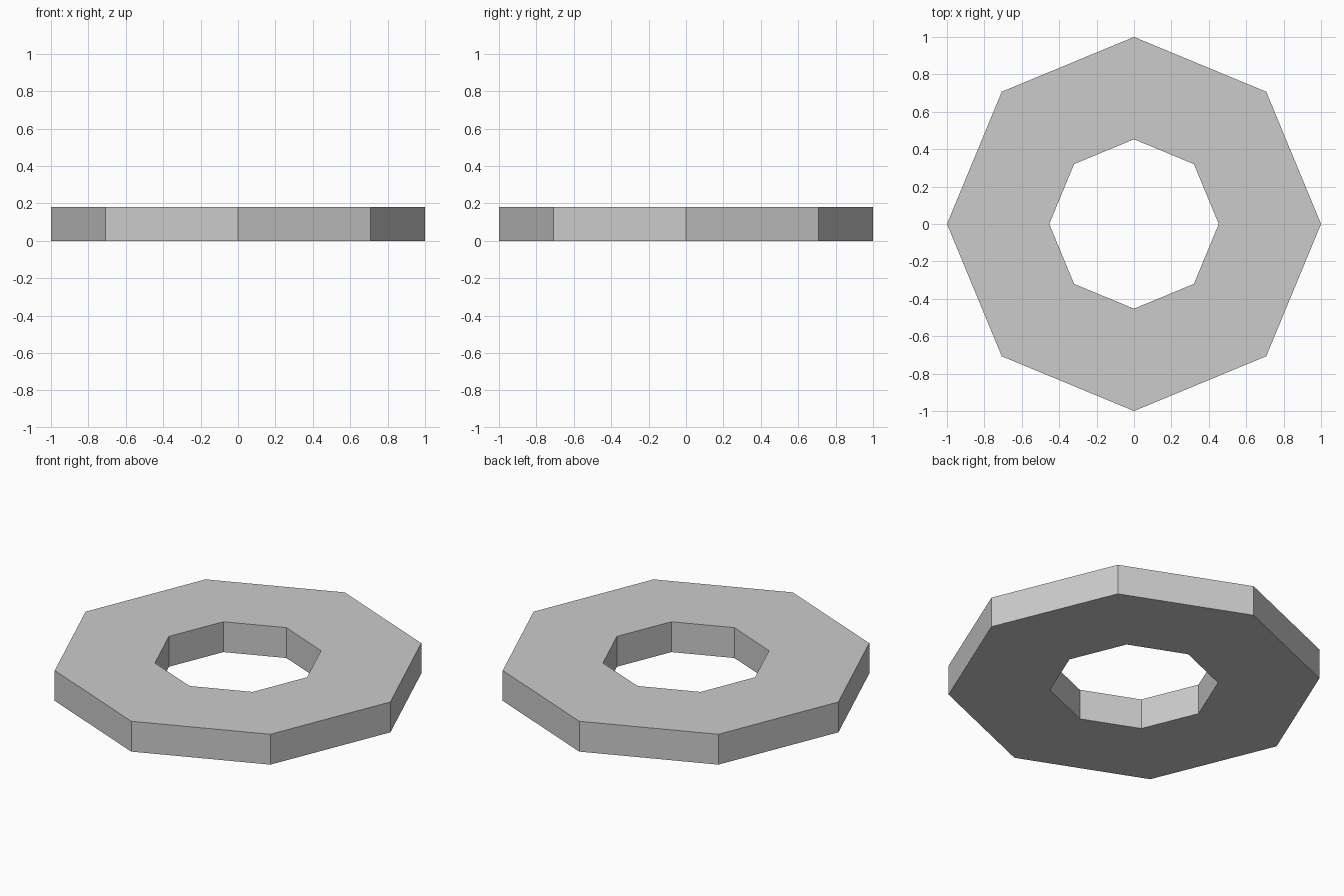
import bpy, bmesh, math

if "Cube" in bpy.data.objects:
    bpy.data.objects.remove(bpy.data.objects["Cube"])

SIDES, OUTER, INNER, HEIGHT = 8, 1.0, 0.453, 0.18


def ring(bm, radius, z):
    return [bm.verts.new((radius * math.cos(math.tau * i / SIDES),
                          radius * math.sin(math.tau * i / SIDES), z))
            for i in range(SIDES)]


# Octagonal washer: a rectangular section carried around eight corners
bm = bmesh.new()
loops = [ring(bm, OUTER, 0), ring(bm, OUTER, HEIGHT),
         ring(bm, INNER, HEIGHT), ring(bm, INNER, 0)]
for k in range(4):
    a, b = loops[k], loops[(k + 1) % 4]
    for i in range(SIDES):
        j = (i + 1) % SIDES
        bm.faces.new((a[i], a[j], b[j], b[i]))
bmesh.ops.recalc_face_normals(bm, faces=bm.faces)

mesh = bpy.data.meshes.new("octagonal_ring")
bm.to_mesh(mesh)
bm.free()
bpy.context.collection.objects.link(bpy.data.objects.new("octagonal_ring", mesh))
